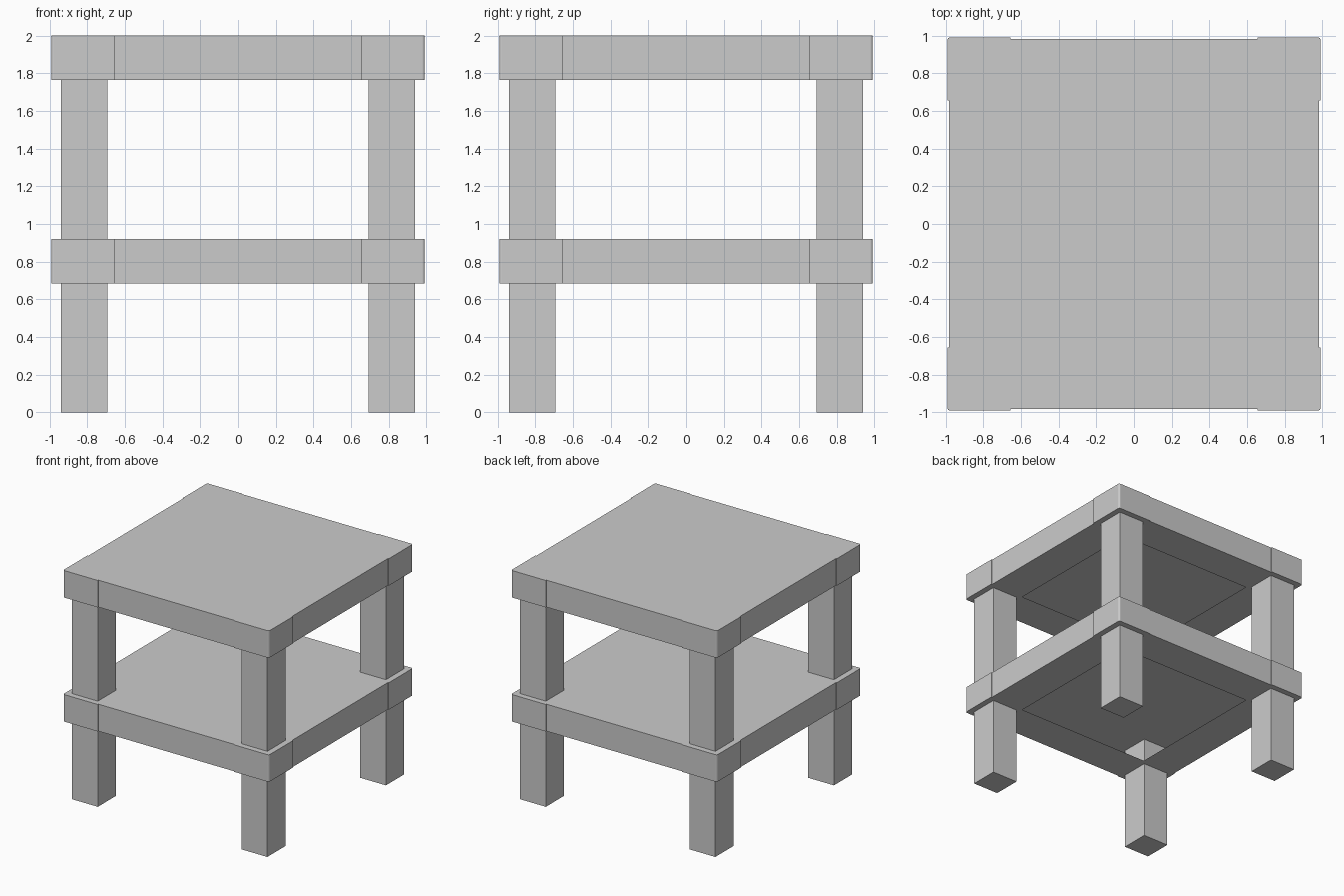
import bpy, bmesh, math
from mathutils import Matrix

if "Cube" in bpy.data.objects:
    bpy.data.objects.remove(bpy.data.objects["Cube"])

INNER = 0.657    # edge of corner pads and of the underside opening
SLAB = 0.983     # edge of the plain board
PAD = 0.991      # edge of the raised corner pads
R = 0.015        # rounding of the pad corner
THICK = 0.235


def add_object(name, bm):
    mesh = bpy.data.meshes.new(name)
    bm.to_mesh(mesh)
    bm.free()
    obj = bpy.data.objects.new(name, mesh)
    bpy.context.collection.objects.link(obj)
    return obj


def quarter_outline():
    arc = [(PAD - R + R * math.cos(a), PAD - R + R * math.sin(a))
           for a in (math.pi / 2 * i / 4 for i in range(5))]
    return [(SLAB, INNER), (PAD, INNER)] + arc + [(INNER, PAD), (INNER, SLAB)]


# Hollow board with wrapped corners and an open centre underneath
def board(name, top):
    bm = bmesh.new()
    uppers, lowers, inners = [], [], []
    for k in range(4):
        rot = Matrix.Rotation(k * math.pi / 2, 2)
        pts = [(rot[0][0] * x + rot[0][1] * y, rot[1][0] * x + rot[1][1] * y)
               for x, y in quarter_outline()]
        uppers.append([bm.verts.new((x, y, top)) for x, y in pts])
        lowers.append([bm.verts.new((x, y, top - THICK)) for x, y in pts])
        ix = rot[0][0] * INNER + rot[0][1] * INNER
        iy = rot[1][0] * INNER + rot[1][1] * INNER
        inners.append(bm.verts.new((ix, iy, top - THICK)))
    up, low = sum(uppers, []), sum(lowers, [])
    bm.faces.new(up)
    for i in range(len(up)):
        j = (i + 1) % len(up)
        bm.faces.new((low[i], low[j], up[j], up[i]))
    for k in range(4):
        n = (k + 1) % 4
        bm.faces.new(lowers[k][::-1] + [inners[k]])
        bm.faces.new((inners[k], inners[n], lowers[n][0], lowers[k][-1]))
    bmesh.ops.recalc_face_normals(bm, faces=bm.faces)
    return add_object(name, bm)


# Square leg running up through the lower shelf
def leg(name, sx, sy):
    a, b, h = 0.692, 0.94, 1.995
    bm = bmesh.new()
    c = (a + b) / 2
    bmesh.ops.create_cube(bm, size=1, matrix=Matrix.Translation((sx * c, sy * c, h / 2))
                          @ Matrix.Diagonal((b - a, b - a, h, 1)))
    return add_object(name, bm)


board("table_top", 2.0)
board("lower_shelf", 0.92)
for side, sx in (("left", -1), ("right", 1)):
    for end, sy in (("front", -1), ("back", 1)):
        leg(f"{end}_{side}_leg", sx, sy)
